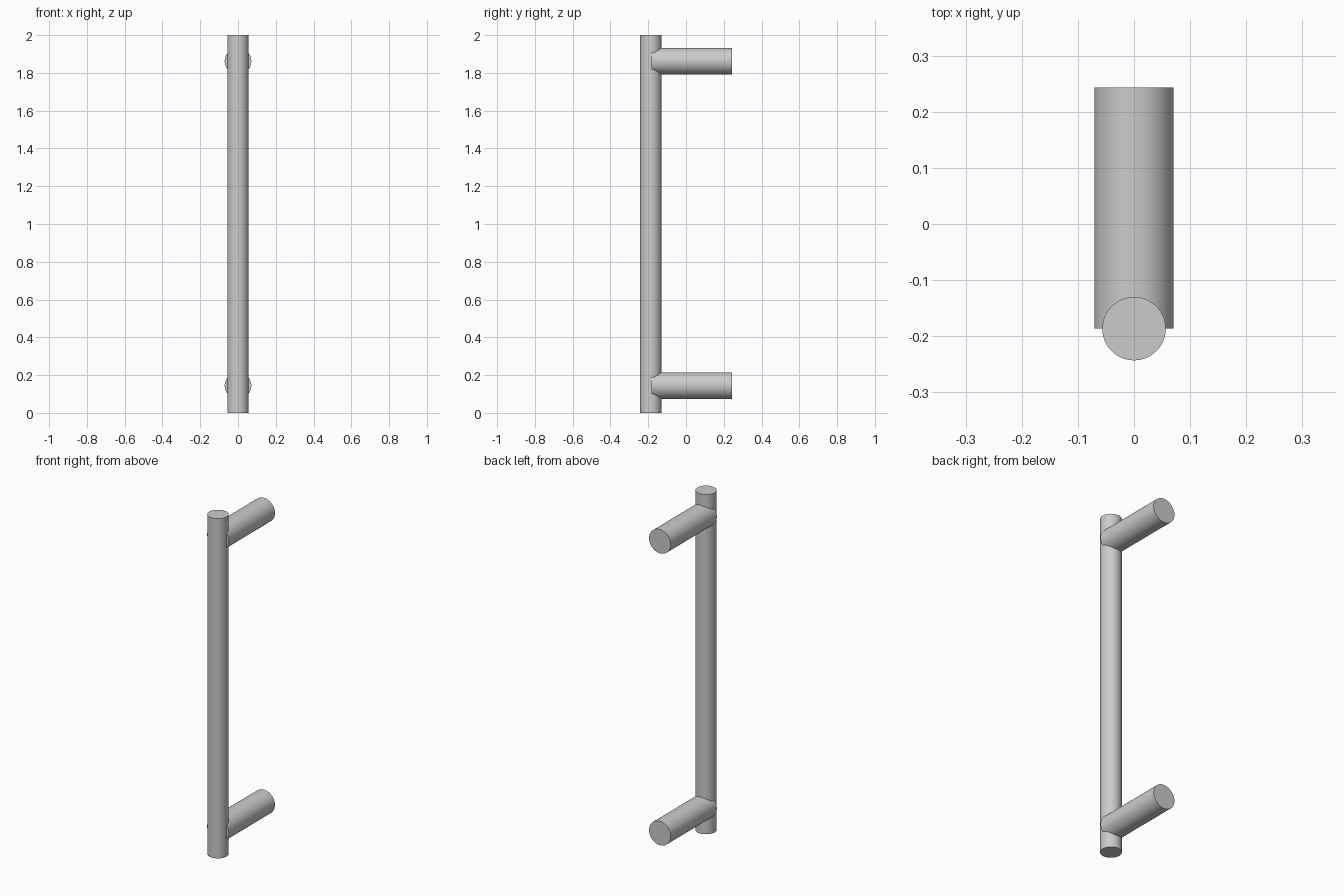
import bpy
from math import radians

if "Cube" in bpy.data.objects:
    bpy.data.objects.remove(bpy.data.objects["Cube"])

BAR_R, POST_R = 0.0565, 0.0705
BACK_Y = 0.243
BAR_Y = -BACK_Y + BAR_R


def rod(name, radius, length, location, rotation=(0, 0, 0)):
    bpy.ops.mesh.primitive_cylinder_add(vertices=64, radius=radius, depth=length,
                                        location=location, rotation=rotation)
    ob = bpy.context.object
    ob.name = name
    bpy.ops.object.shade_smooth_by_angle(angle=radians(30))
    return ob


# Upright grip bar
rod("grip_bar", BAR_R, 2.0, (0, BAR_Y, 1.0))

# Mounting posts running from the bar's axis to the back
for name, z in (("lower_post", 0.144), ("upper_post", 1.862)):
    rod(name, POST_R, BACK_Y - BAR_Y, (0, (BACK_Y + BAR_Y) / 2, z), (radians(90), 0, 0))
